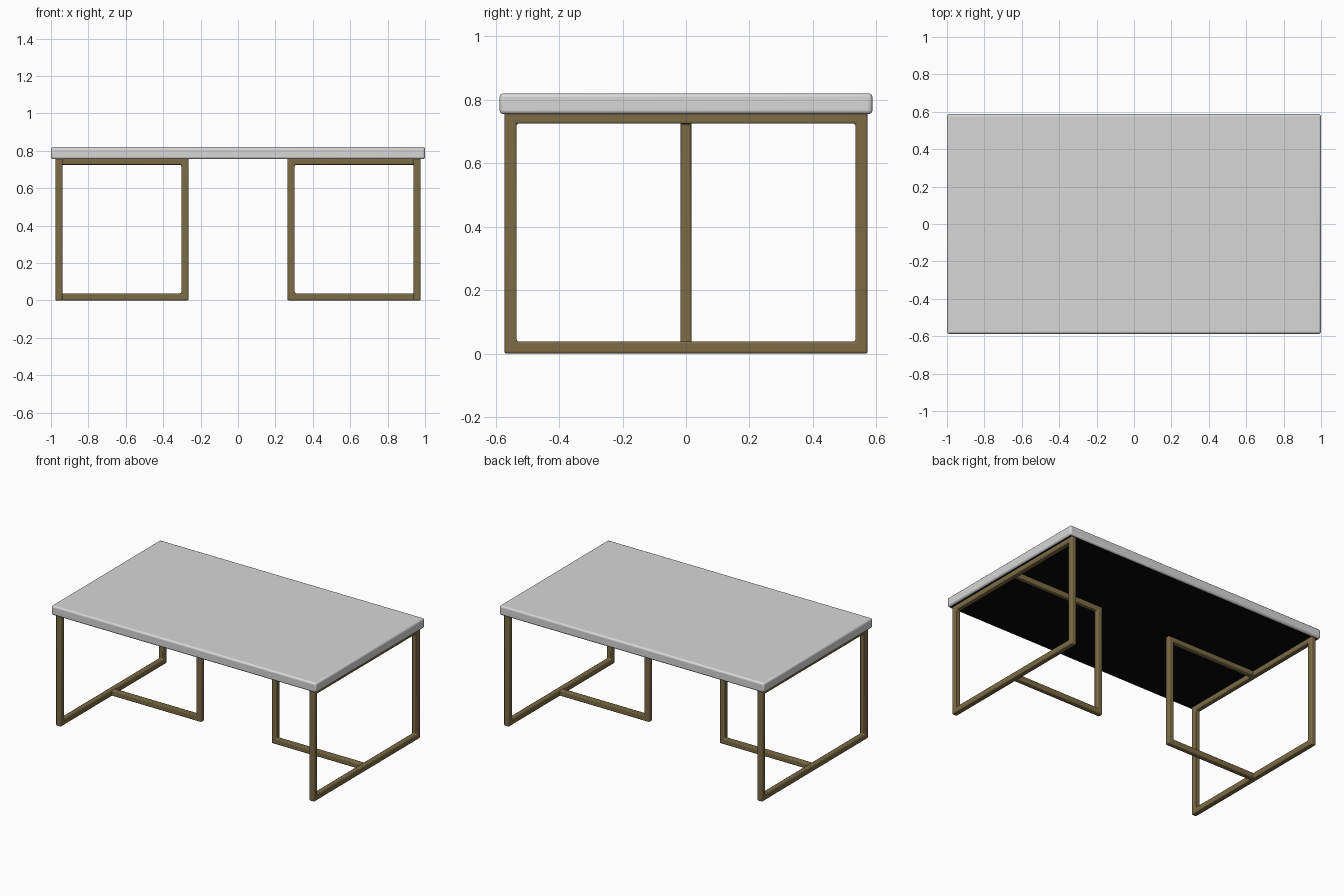
import bpy
import bmesh
import math
from mathutils import Vector

if "Cube" in bpy.data.objects:
    bpy.data.objects.remove(bpy.data.objects["Cube"], do_unlink=True)


def make_material(name, rgb):
    mat = bpy.data.materials.new(name)
    mat.use_nodes = True
    colour = (*rgb, 1.0)
    mat.diffuse_color = colour
    bsdf = mat.node_tree.nodes["Principled BSDF"]
    bsdf.inputs["Base Color"].default_value = colour
    bsdf.inputs["Roughness"].default_value = 0.6
    return mat


white = make_material("pale grey", (0.68, 0.68, 0.68))
black = make_material("black underside", (0.002, 0.002, 0.002))
bronze = make_material("bronze metal", (0.2, 0.145, 0.06))


def finish(bm, name, materials, bevel, mirror=False):
    """Turn a bmesh into a softly bevelled object."""
    bmesh.ops.recalc_face_normals(bm, faces=bm.faces)
    mesh = bpy.data.meshes.new(name)
    bm.to_mesh(mesh)
    bm.free()
    for mat in materials:
        mesh.materials.append(mat)
    obj = bpy.data.objects.new(name, mesh)
    bpy.context.collection.objects.link(obj)
    if mirror:
        obj.modifiers.new("Mirror", "MIRROR")
    mod = obj.modifiers.new("Bevel", "BEVEL")
    mod.width = bevel
    mod.segments = 3
    mod.limit_method = "ANGLE"
    mod.material = 0
    bpy.ops.object.select_all(action="DESELECT")
    obj.select_set(True)
    bpy.context.view_layer.objects.active = obj
    bpy.ops.object.shade_smooth_by_angle(angle=math.radians(50))
    return obj


def bar_frame(name, outer, inner, depth, closed):
    """Band of quads between two outlines, extruded into square bars."""
    bm = bmesh.new()
    rim = [bm.verts.new(p) for p in outer]
    hole = [bm.verts.new(p) for p in inner]
    count = len(rim)
    for i in range(count if closed else count - 1):
        j = (i + 1) % count
        bm.faces.new((rim[i], rim[j], hole[j], hole[i]))
    result = bmesh.ops.extrude_face_region(bm, geom=bm.faces[:])
    moved = [g for g in result["geom"] if isinstance(g, bmesh.types.BMVert)]
    bmesh.ops.translate(bm, verts=moved, vec=Vector(depth))
    return finish(bm, name, [bronze], 0.007, mirror=True)


# Tabletop with a dark underside
LOW, HIGH = 0.755, 0.82
bm = bmesh.new()
bmesh.ops.create_cube(bm, size=1)
bmesh.ops.scale(bm, vec=(2.0, 1.175, HIGH - LOW), verts=bm.verts)
bmesh.ops.translate(bm, vec=(0, 0, (LOW + HIGH) / 2), verts=bm.verts)
bm.normal_update()
for face in bm.faces:
    face.material_index = 1 if face.normal.z < -0.5 else 0
finish(bm, "tabletop", [white, black], 0.012)

# Rectangular end frames, mirrored left and right
BAR, TOP, SIDE, END = 0.038, 0.763, 0.572, 0.938
signs = [(-1, 0), (1, 0), (1, 1), (-1, 1)]
outer = [(END, s * SIDE, TOP * t) for s, t in signs]
inner = [(END, s * (SIDE - BAR), TOP - BAR if t else BAR) for s, t in signs]
bar_frame("end_frames", outer, inner, (BAR, 0, 0), True)

# C-shaped inner legs running in from the middle of each end frame
NEAR, FAR, HALF = 0.265, END + 0.005, 0.018
outer = [(FAR, -HALF, TOP), (NEAR, -HALF, TOP), (NEAR, -HALF, 0), (FAR, -HALF, 0)]
inner = [(x if x == FAR else x + BAR, y, z - BAR if z else BAR) for x, y, z in outer]
bar_frame("inner_legs", outer, inner, (0, 2 * HALF, 0), False)
